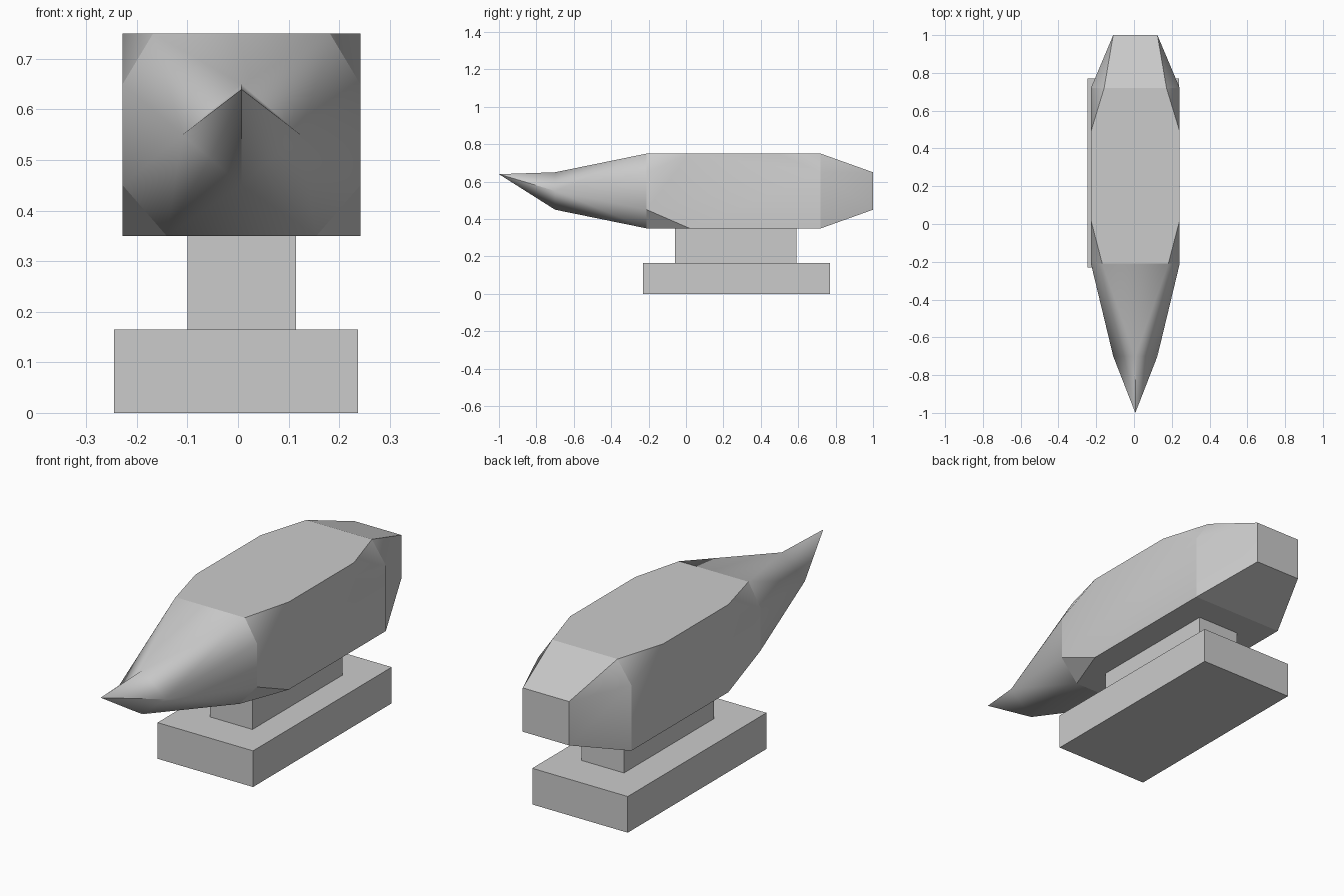
import bpy, bmesh, math
from mathutils import Vector

old = bpy.data.objects.get("Cube")
if old:
    bpy.data.objects.remove(old, do_unlink=True)

# Single iron grey
iron = bpy.data.materials.new("iron_grey")
iron.use_nodes = True
GREY = (0.6, 0.6, 0.6, 1)
iron.diffuse_color = GREY
iron.node_tree.nodes["Principled BSDF"].inputs["Base Color"].default_value = GREY


def finish(name, bm, smooth=True):
    bmesh.ops.recalc_face_normals(bm, faces=bm.faces)
    mesh = bpy.data.meshes.new(name)
    bm.to_mesh(mesh)
    bm.free()
    mesh.materials.append(iron)
    obj = bpy.data.objects.new(name, mesh)
    bpy.context.collection.objects.link(obj)
    if smooth:
        bpy.ops.object.select_all(action='DESELECT')
        obj.select_set(True)
        bpy.context.view_layer.objects.active = obj
        bpy.ops.object.shade_smooth_by_angle(angle=math.radians(42))
    return obj


def box(lo, hi):
    bm = bmesh.new()
    bmesh.ops.create_cube(bm, size=1)
    for v in bm.verts:
        v.co = [(a + b) / 2 + c * (b - a) for a, b, c in zip(lo, hi, v.co)]
    return bm


def hull(points, open_y=None):
    """Convex solid round the points, left open on the plane y = open_y."""
    bm = bmesh.new()
    for p in points:
        bm.verts.new(p)
    bmesh.ops.convex_hull(bm, input=bm.verts)
    if open_y is not None:
        caps = [f for f in bm.faces if all(abs(v.co.y - open_y) < 1e-4 for v in f.verts)]
        bmesh.ops.delete(bm, geom=caps, context='FACES')
    return bm


# Base slab and waist
finish("base", box((-0.245, -0.23, 0), (0.237, 0.77, 0.165)), smooth=False)
finish("waist", box((-0.1, -0.06, 0.165), (0.115, 0.59, 0.35)), smooth=False)

# Main block, with the front corners and the upper back corners sliced off
X0, X1, FRONT, BACK, BOTTOM, TOP = -0.228, 0.242, -0.21, 0.72, 0.35, 0.75
body = box((X0, FRONT, BOTTOM), (X1, BACK, TOP))
centre = Vector(((X0 + X1) / 2, (FRONT + BACK) / 2, (BOTTOM + TOP) / 2))
for x, inward in ((X0, 1), (X1, -1)):
    for y, z, cut_x, cut_y in ((FRONT, TOP, 0.06, 0.23),
                               (FRONT, BOTTOM, 0.087, 0.23),
                               (BACK, TOP, 0.07, -0.23)):
        a = Vector((x + inward * cut_x, y, z))
        b = Vector((x, y + cut_y, z))
        c = Vector((x, y, z + (0.1 if z == BOTTOM else -0.1)))
        normal = (b - a).cross(c - a).normalized()
        if normal.dot(a - centre) < 0:
            normal.negate()
        cut = bmesh.ops.bisect_plane(body, geom=body.verts[:] + body.edges[:] + body.faces[:],
                                     plane_co=a, plane_no=normal, clear_outer=True)
        rim = [e for e in cut["geom_cut"] if isinstance(e, bmesh.types.BMEdge)]
        bmesh.ops.contextual_create(body, geom=rim)


def end_ring(y):
    return [v.co.copy() for v in body.verts if abs(v.co.y - y) < 1e-4]


front_ring, back_ring = end_ring(FRONT), end_ring(BACK)
finish("body", body)

# Horn: tapers to a diamond section, then to an upturned point
MID = 0.007
diamond = [(MID, -0.7, 0.65), (MID + 0.117, -0.7, 0.55),
           (MID, -0.7, 0.45), (MID - 0.117, -0.7, 0.55)]
horn = hull(front_ring + diamond, FRONT)
bmesh.ops.delete(horn, geom=[f for f in horn.faces if all(v.co.y < -0.69 for v in f.verts)],
                 context='FACES')
section = [min(horn.verts, key=lambda v: (v.co - Vector(p)).length) for p in diamond]
tip = horn.verts.new((MID, -1, 0.64))
for i, v in enumerate(section):
    horn.faces.new((v, section[(i + 1) % 4], tip))
finish("horn", horn)

# Heel: tapers to a small square end
heel_end = [(MID + sx * 0.117, 1, z) for sx in (-1, 1) for z in (0.45, 0.65)]
finish("heel", hull(back_ring + heel_end, BACK))
